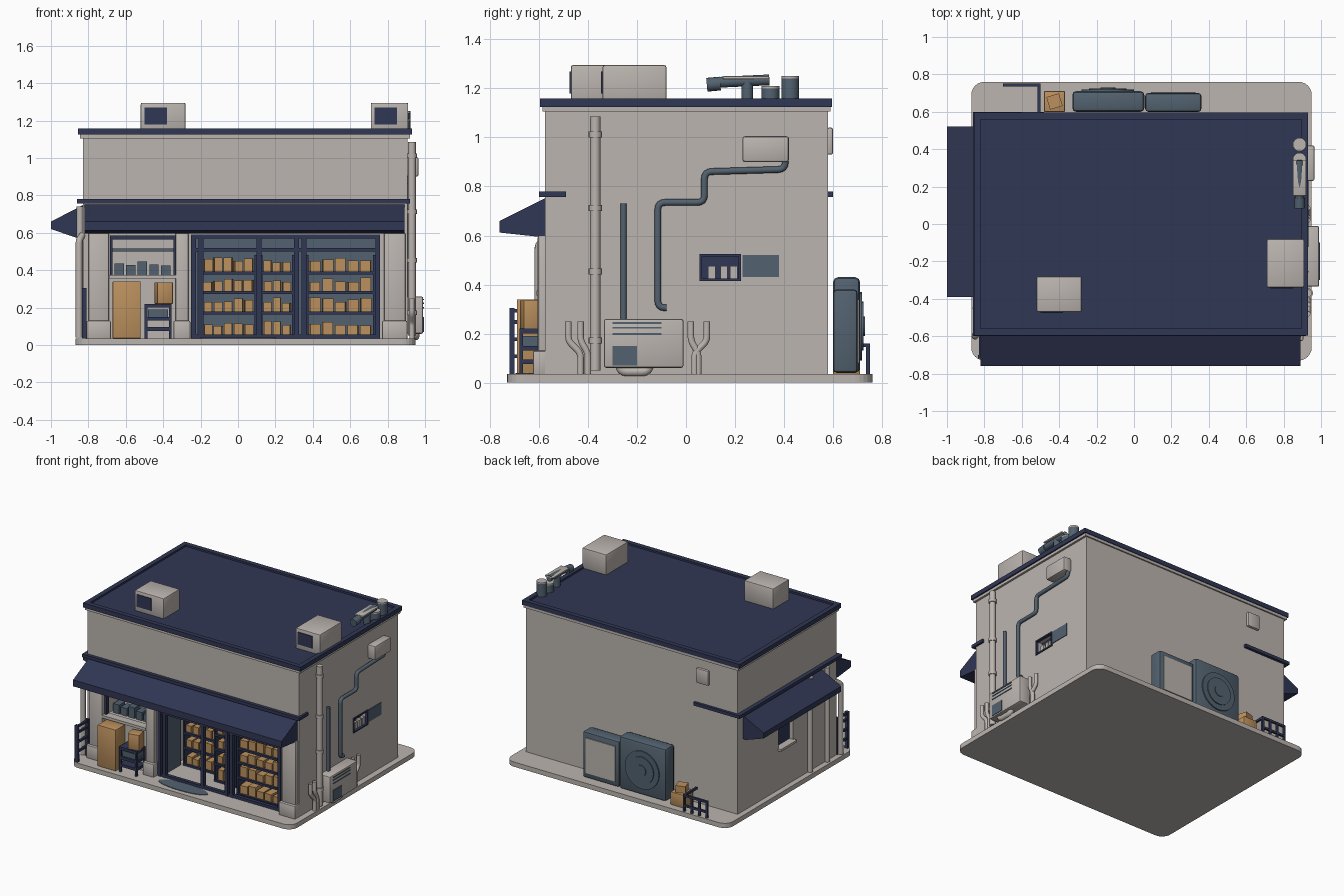
import bpy, bmesh, math, random
from mathutils import Vector, Matrix

if "Cube" in bpy.data.objects:
    bpy.data.objects.remove(bpy.data.objects["Cube"])
random.seed(4)

def material(name, r, g, b):
    m = bpy.data.materials.new(name)
    m.diffuse_color = (r, g, b, 1)
    m.use_nodes = True
    m.node_tree.nodes["Principled BSDF"].inputs["Base Color"].default_value = m.diffuse_color
    return m

WALL = material("warm grey plaster", 0.50, 0.46, 0.43)
NAVY = material("navy", 0.030, 0.038, 0.088)
SLATE = material("slate blue", 0.085, 0.122, 0.160)
TAN = material("cardboard tan", 0.50, 0.28, 0.11)

def finish(name, bm, mat, smooth=False):
    bmesh.ops.recalc_face_normals(bm, faces=bm.faces)
    me = bpy.data.meshes.new(name)
    bm.to_mesh(me)
    bm.free()
    ob = bpy.data.objects.new(name, me)
    me.materials.append(mat)
    bpy.context.collection.objects.link(ob)
    if smooth:
        bpy.ops.object.select_all(action='DESELECT')
        ob.select_set(True)
        bpy.context.view_layer.objects.active = ob
        bpy.ops.object.shade_smooth_by_angle(angle=math.radians(40))
    return ob

def box(name, x0, x1, y0, y1, z0, z1, mat, bevel=0, turn=0):
    bm = bmesh.new()
    bmesh.ops.create_cube(bm, size=1)
    bmesh.ops.scale(bm, vec=(x1 - x0, y1 - y0, z1 - z0), verts=bm.verts)
    if bevel:
        bmesh.ops.bevel(bm, geom=bm.edges[:], offset=bevel, segments=2, affect='EDGES', profile=0.5)
    bmesh.ops.rotate(bm, cent=(0, 0, 0), matrix=Matrix.Rotation(turn, 3, 'Z'), verts=bm.verts)
    bmesh.ops.translate(bm, vec=((x0 + x1) / 2, (y0 + y1) / 2, (z0 + z1) / 2), verts=bm.verts)
    return finish(name, bm, mat, bool(bevel))

def prism(name, profile, axis, a, b, mat):
    """Extrude a 2D outline along x, y or z from a to b."""
    place = {'x': lambda p, t: (t, p[0], p[1]), 'y': lambda p, t: (p[0], t, p[1]),
             'z': lambda p, t: (p[0], p[1], t)}[axis]
    bm = bmesh.new()
    lo = [bm.verts.new(place(p, a)) for p in profile]
    hi = [bm.verts.new(place(p, b)) for p in profile]
    bm.faces.new(lo)
    bm.faces.new(hi)
    for i in range(len(lo)):
        j = (i + 1) % len(lo)
        bm.faces.new((lo[i], lo[j], hi[j], hi[i]))
    return finish(name, bm, mat)

def rod(name, p, q, r, mat, sides=16):
    p, q = Vector(p), Vector(q)
    bm = bmesh.new()
    bmesh.ops.create_cone(bm, cap_ends=True, segments=sides, radius1=r, radius2=r, depth=(q - p).length)
    rot = (q - p).to_track_quat('Z', 'Y').to_matrix().to_4x4()
    bmesh.ops.transform(bm, matrix=Matrix.Translation((p + q) / 2) @ rot, verts=bm.verts)
    return finish(name, bm, mat, True)

def pipe(name, pts, r, mat, bend=0.03):
    """Round pipe whose corners are softened with short bends."""
    pts = [Vector(p) for p in pts]
    path = [pts[0]]
    for a, b, c in zip(pts, pts[1:], pts[2:]):
        s, e = b + (a - b).normalized() * bend, b + (c - b).normalized() * bend
        path += [s * (1 - t) ** 2 + b * 2 * t * (1 - t) + e * t * t for t in (0, .25, .5, .75, 1)]
    path.append(pts[-1])
    cu = bpy.data.curves.new(name, 'CURVE')
    cu.dimensions = '3D'
    cu.bevel_depth, cu.bevel_resolution, cu.use_fill_caps = r, 3, True
    sp = cu.splines.new('POLY')
    sp.points.add(len(path) - 1)
    for pt, co in zip(sp.points, path):
        pt.co = (*co, 1)
    ob = bpy.data.objects.new(name, cu)
    cu.materials.append(mat)
    bpy.context.collection.objects.link(ob)
    bpy.ops.object.select_all(action='DESELECT')
    ob.select_set(True)
    bpy.context.view_layer.objects.active = ob
    bpy.ops.object.convert(target='MESH')

# Base slab with rounded corners
outline = []
for cx, cy, a0 in ((0.88, 0.69, 0), (-0.80, 0.69, 90), (-0.80, -0.66, 180), (0.88, -0.66, 270)):
    outline += [(cx + 0.07 * math.cos(math.radians(a0 + k * 15)),
                 cy + 0.07 * math.sin(math.radians(a0 + k * 15))) for k in range(7)]
prism("base_slab", outline, 'z', 0, 0.035, WALL)

# Building body with the shop bays and side windows cut out
body = box("building_walls", -0.83, 0.905, -0.575, 0.58, 0.03, 1.11, WALL)
for i, c in enumerate(((-0.25, 0.76, -0.7, -0.18, 0.04, 0.585), (-0.68, -0.335, -0.7, -0.40, 0.37, 0.585),
                       (0.85, 1.0, 0.06, 0.22, 0.42, 0.52), (-1.0, -0.79, -0.07, 0.10, 0.34, 0.50))):
    cutter = box("cutter", *c, WALL)
    cutter.hide_render = True
    mod = body.modifiers.new("opening", 'BOOLEAN')
    mod.object, mod.operation, mod.solver = cutter, 'DIFFERENCE', 'EXACT'
    bpy.ops.object.select_all(action='DESELECT')
    bpy.context.view_layer.objects.active = body
    bpy.ops.object.modifier_apply(modifier=mod.name)
    bpy.data.objects.remove(cutter)

# Roof: plaster cornice, navy deck and raised rim
box("cornice", -0.845, 0.92, -0.585, 0.59, 1.105, 1.13, WALL)
box("roof_deck", -0.855, 0.93, -0.595, 0.595, 1.125, 1.145, NAVY)
for y in (-0.595, 0.56):
    box("roof_rim", -0.855, 0.93, y, y + 0.035, 1.14, 1.158, NAVY)
for x in (-0.855, 0.895):
    box("roof_rim", x, x + 0.035, -0.595, 0.595, 1.14, 1.158, NAVY)

# Navy ledge that wraps round the walls, and the two awnings
for r in ((-0.86, 0.92, -0.60, -0.57), (0.90, 0.92, -0.60, -0.49),
          (-0.86, -0.825, -0.60, 0.60), (-0.86, -0.48, 0.575, 0.60)):
    box("wall_ledge", *r, 0.757, 0.78, NAVY)
prism("front_awning", [(-0.57, 0.755), (-0.76, 0.66), (-0.76, 0.612), (-0.62, 0.597), (-0.57, 0.597)],
      'x', -0.82, 0.89, NAVY)
prism("side_awning", [(-0.825, 0.75), (-1, 0.66), (-1, 0.62), (-0.86, 0.572), (-0.825, 0.572)],
      'y', -0.39, 0.52, NAVY)

# Front pilasters
for x0, x1 in ((-0.80, -0.69), (-0.335, -0.265), (0.78, 0.895)):
    box("pilaster", x0, x1, -0.605, -0.56, 0.03, 0.60, WALL, 0.008)
    box("pilaster_foot", x0 - 0.01, x1 + 0.01, -0.625, -0.56, 0.03, 0.13, WALL, 0.008)

# Shopfront frame, transom lights and interior back panel
box("interior_back", -0.25, 0.76, -0.19, -0.182, 0.04, 0.585, SLATE)
for x in (-0.25, -0.21, 0.10, 0.30, 0.34, 0.735):
    box("frame_post", x, x + 0.025, -0.585, -0.555, 0.035, 0.585, NAVY)
for z in (0.035, 0.50, 0.57):
    box("frame_rail", -0.25, 0.76, -0.583, -0.557, z, z + 0.02, NAVY)
for x0, x1 in ((-0.225, 0.10), (0.125, 0.34), (0.365, 0.735)):
    box("transom_light", x0, x1, -0.568, -0.562, 0.52, 0.57, SLATE)
box("open_door", -0.23, -0.215, -0.56, -0.36, 0.04, 0.50, SLATE)
for x in (-0.685, -0.345):
    box("window_frame", x, x + 0.015, -0.585, -0.555, 0.37, 0.585, NAVY)
box("window_head", -0.685, -0.33, -0.585, -0.555, 0.565, 0.585, NAVY)
box("window_sill", -0.69, -0.33, -0.61, -0.55, 0.355, 0.375, WALL)
for k in range(5):
    h = random.uniform(0.05, 0.12)
    box("window_goods", -0.66 + k * 0.062, -0.61 + k * 0.062, -0.52, -0.45, 0.37, 0.37 + h, SLATE)
box("window_shelf", -0.68, -0.335, -0.43, -0.40, 0.50, 0.515, SLATE)

# Stocked shelves: x range, depth range, number of boxes per row
for x0, x1, y0, y1, n in ((0.365, 0.735, -0.54, -0.42, 5), (-0.20, 0.10, -0.36, -0.25, 5),
                          (0.12, 0.30, -0.45, -0.34, 3)):
    box("shelf_back", x0, x1, y1, y1 + 0.008, 0.04, 0.50, SLATE)
    for x in (x0, x1 - 0.012):
        box("shelf_side", x, x + 0.012, y0, y1, 0.04, 0.48, NAVY)
    for z in (0.05, 0.175, 0.285, 0.39):
        box("shelf_board", x0, x1, y0, y1, z - 0.012, z + 0.003, NAVY)
        step = (x1 - x0 - 0.03) / n
        for k in range(n):
            xa = x0 + 0.018 + k * step
            box("stock_box", xa, xa + step * 0.82, y0 + 0.015, y1 - 0.02, z,
                z + random.uniform(0.05, 0.08), TAN, 0, random.uniform(-0.1, 0.1))

# Goods on the pavement: carton, cart with a carton on it, mat
box("large_carton", -0.67, -0.52, -0.69, -0.58, 0.035, 0.34, TAN, 0.004)
for z in (0.075, 0.13, 0.20):
    box("cart_tray", -0.50, -0.355, -0.68, -0.57, z, z + 0.02, NAVY)
for x in (-0.50, -0.37):
    for y in (-0.68, -0.585):
        box("cart_leg", x, x + 0.015, y, y + 0.015, 0.035, 0.21, NAVY)
box("cart_bin", -0.48, -0.375, -0.665, -0.585, 0.13, 0.19, SLATE)
box("cart_carton", -0.44, -0.355, -0.67, -0.59, 0.22, 0.335, TAN, 0.003, 0.2)
prism("door_mat", [(0.20 * math.cos(t * math.pi / 12), -0.64 + 0.055 * math.sin(t * math.pi / 12))
                   for t in range(24)], 'z', 0.034, 0.039, SLATE)

# Railings at the front left corner and the back left
for z in (0.10, 0.17, 0.24, 0.285):
    box("front_railing_bar", -0.83, -0.815, -0.72, -0.58, z, z + 0.015, NAVY)
for y in (-0.72, -0.60):
    box("front_railing_post", -0.835, -0.81, y, y + 0.02, 0.03, 0.305, NAVY)
for z in (0.07, 0.145):
    box("back_railing_bar", -0.70, -0.50, 0.735, 0.75, z, z + 0.015, NAVY)
for k in range(4):
    box("back_railing_post", -0.70 + k * 0.062, -0.685 + k * 0.062, 0.735, 0.75, 0.03, 0.16, NAVY)
box("back_railing_return", -0.515, -0.50, 0.60, 0.75, 0.145, 0.16, NAVY)
box("back_carton", -0.48, -0.37, 0.60, 0.71, 0.035, 0.13, TAN, 0.003)
box("back_carton_small", -0.46, -0.39, 0.62, 0.69, 0.13, 0.18, TAN, 0, 0.3)

# Condenser units on the back wall
box("large_condenser", -0.33, 0.055, 0.60, 0.71, 0.04, 0.43, SLATE, 0.02)
for r, y in ((0.14, 0.718), (0.10, 0.725), (0.04, 0.73)):
    rod("condenser_fan", (-0.14, 0.69, 0.23), (-0.14, y, 0.23), r, SLATE, 24)
box("small_condenser", 0.06, 0.36, 0.60, 0.70, 0.04, 0.38, SLATE, 0.015)
box("small_condenser_panel", 0.09, 0.33, 0.69, 0.706, 0.08, 0.34, WALL)
box("back_wall_vent", -0.60, -0.50, 0.575, 0.60, 0.93, 1.04, WALL, 0.008)

# Rooftop units with navy grilles
for x0, x1, y0, y1 in ((-0.52, -0.28, -0.47, -0.28), (0.71, 0.91, -0.34, -0.08)):
    box("roof_unit", x0, x1, y0, y1, 1.14, 1.295, WALL, 0.008)
    box("roof_unit_grille", x0 + 0.02, x0 + 0.14, y0 - 0.006, y0 + 0.004, 1.18, 1.27, NAVY)

# Rooftop vent cluster
rod("vent_arm", (0.885, 0.13, 1.225), (0.885, 0.34, 1.235), 0.022, SLATE)
box("vent_arm_cap", 0.85, 0.92, 0.15, 0.34, 1.238, 1.25, WALL, 0.004)
rod("vent_arm_end", (0.885, 0.085, 1.215), (0.885, 0.14, 1.22), 0.028, SLATE)
rod("vent_arm_post", (0.885, 0.25, 1.14), (0.885, 0.25, 1.23), 0.024, SLATE)
for y, h in ((0.345, 1.20), (0.425, 1.24)):
    rod("roof_vent", (0.885, y, 1.14), (0.885, y, h), 0.036, SLATE)
    rod("roof_vent_cap", (0.885, y, h), (0.885, y, h + 0.01), 0.036, WALL)

# Right wall: downpipe, service pipes, boxes and window
rod("downpipe", (0.93, -0.37, 0.05), (0.93, -0.37, 1.085), 0.021, WALL)
for z in (0.16, 0.44, 0.70, 1.0):
    rod("downpipe_band", (0.93, -0.37, z), (0.93, -0.37, z + 0.025), 0.027, WALL)
pipe("short_service_pipe", [(0.92, -0.255, 0.25), (0.92, -0.255, 0.73)], 0.013, SLATE)
pipe("long_service_pipe", [(0.92, -0.08, 0.305), (0.92, -0.115, 0.305), (0.92, -0.115, 0.735), (0.92, 0.075, 0.735),
                           (0.92, 0.075, 0.86), (0.92, 0.405, 0.87), (0.92, 0.405, 0.94)], 0.014, SLATE)
box("upper_wall_box", 0.90, 0.965, 0.23, 0.42, 0.90, 1.005, WALL, 0.01)
box("meter_cabinet", 0.90, 0.99, -0.335, -0.01, 0.06, 0.26, WALL, 0.01)
box("meter_panel", 0.985, 0.994, -0.30, -0.20, 0.07, 0.15, SLATE)
for z in (0.195, 0.22, 0.24):
    box("meter_slot", 0.985, 0.994, -0.30, -0.10, z, z + 0.007, SLATE)
pipe("cabinet_drain", [(0.95, -0.27, 0.10), (0.95, -0.27, 0.045), (0.95, -0.15, 0.045), (0.95, -0.15, 0.10)], 0.02, WALL)
for y, d in ((-0.48, 0.05), (-0.43, 0.03), (0.02, 0.03), (0.085, -0.05)):
    pipe("ground_pipe", [(0.93, y, 0.25), (0.93, y, 0.17), (0.93, y + d, 0.12), (0.93, y + d, 0.03)], 0.014, WALL, 0.02)
box("side_window_glass", 0.852, 0.858, 0.06, 0.22, 0.42, 0.52, NAVY)
for y in (0.055, 0.215):
    box("side_window_jamb", 0.89, 0.912, y, y + 0.01, 0.415, 0.525, NAVY)
for z in (0.415, 0.515):
    box("side_window_rail", 0.89, 0.912, 0.055, 0.225, z, z + 0.01, NAVY)
for y in (0.09, 0.14, 0.18):
    box("side_window_goods", 0.865, 0.895, y, y + 0.03, 0.425, 0.475, WALL)
box("side_wall_plate", 0.90, 0.91, 0.23, 0.38, 0.43, 0.52, SLATE)

# Left wall: window and downspouts
box("left_window_glass", -0.80, -0.792, -0.07, 0.10, 0.34, 0.50, NAVY)
box("left_window_sill", -0.855, -0.80, -0.08, 0.11, 0.325, 0.342, WALL)
pipe("left_downspout", [(-0.83, -0.56, 0.59), (-0.85, -0.60, 0.56), (-0.85, -0.60, 0.04)], 0.018, WALL, 0.015)
for y in (-0.25, -0.45):
    rod("left_downpipe", (-0.845, y, 0.04), (-0.845, y, 0.74), 0.018, WALL)
